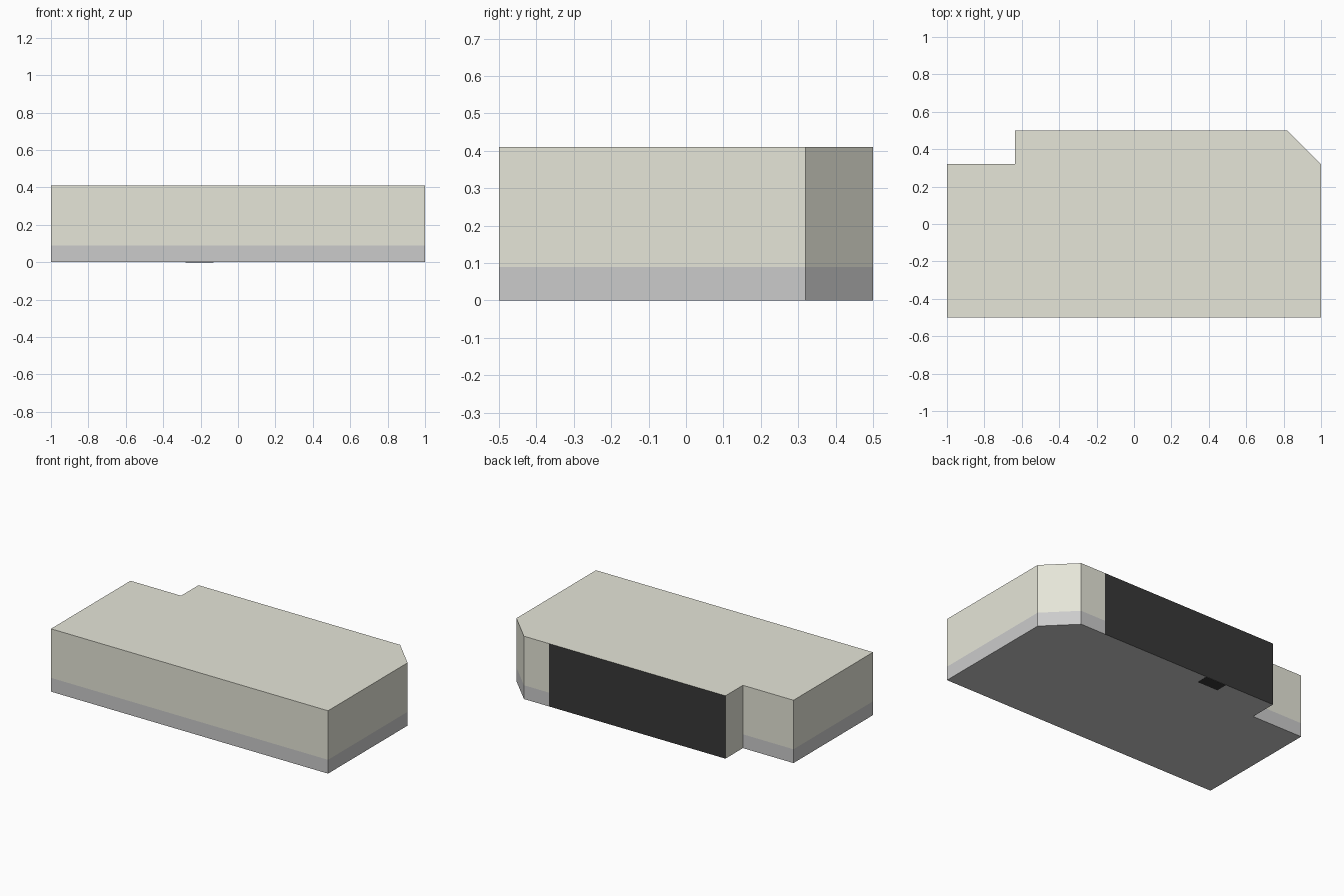
import bpy, bmesh

if "Cube" in bpy.data.objects:
    bpy.data.objects.remove(bpy.data.objects["Cube"])

def material(name, rgb):
    m = bpy.data.materials.new(name)
    m.diffuse_color = (*rgb, 1)
    m.use_nodes = True
    m.node_tree.nodes["Principled BSDF"].inputs["Base Color"].default_value = m.diffuse_color
    return m

grey = material("plinth grey", (0.7, 0.7, 0.7))
beige = material("wall beige", (0.79, 0.79, 0.69))
black = material("door black", (0.04, 0.04, 0.04))
MATS = (grey, beige, black)

# Plan outline, anticlockwise; each entry starts a wall segment
PLAN = [(-1, -0.5), (1, -0.5), (1, 0.32), (0.82, 0.5), (0.64, 0.5),
        (-0.635, 0.5), (-0.635, 0.32), (-1, 0.32)]

def prism(name, plan, z0, z1, mat, special=None, bottom=False, top=False):
    """Walls between two heights with optional caps; special = {segment: material}"""
    bm = bmesh.new()
    low = [bm.verts.new((x, y, z0)) for x, y in plan]
    high = [bm.verts.new((x, y, z1)) for x, y in plan]
    n = len(plan)
    for i in range(n):
        j = (i + 1) % n
        f = bm.faces.new((low[i], low[j], high[j], high[i]))
        f.material_index = (special or {}).get(i, mat)
    if bottom:
        bm.faces.new(low[::-1]).material_index = mat
    if top:
        bm.faces.new(high).material_index = mat
    me = bpy.data.meshes.new(name)
    bm.to_mesh(me)
    bm.free()
    for m in MATS:
        me.materials.append(m)
    ob = bpy.data.objects.new(name, me)
    bpy.context.collection.objects.link(ob)
    return ob

# Grey base band, with the black rear opening and beige notch return
prism("plinth", PLAN, 0, 0.09, 0, {4: 2, 5: 1}, bottom=True)

# Beige walls and flat roof
prism("walls_and_roof", PLAN, 0.09, 0.41, 1, {4: 2}, top=True)

# Small dark sill on the underside behind the opening
prism("sill", [(-0.28, 0.42), (-0.13, 0.42), (-0.13, 0.498), (-0.28, 0.498)],
      -0.0005, 0.01, 2, bottom=True, top=True)
